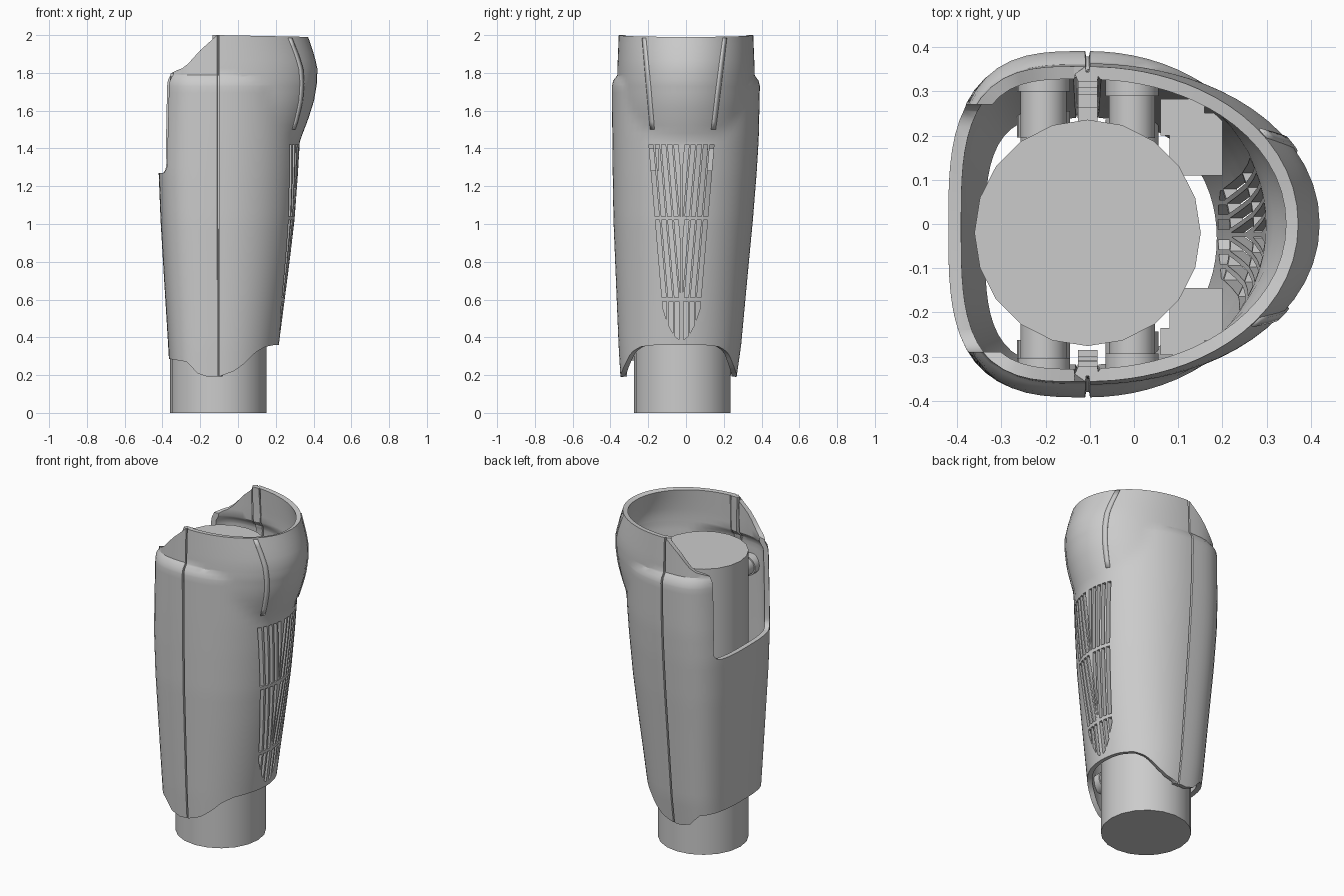
import bpy, bmesh, math
from mathutils import Matrix

if "Cube" in bpy.data.objects:
    bpy.data.objects.remove(bpy.data.objects["Cube"])

X0 = -0.105  # x of the side seams and of the core axis

# z, xmin, xmax, ymin, ymax of the outer shell
LEVELS = [
    (0.19, -.36, .198, -.347, .268), (0.36, -.37, .216, -.357, .292),
    (0.80, -.397, .273, -.375, .333), (1.02, -.41, .299, -.384, .354),
    (1.27, -.42, .318, -.388, .374), (1.45, -.417, .328, -.39, .385),
    (1.73, -.408, .335, -.392, .391), (1.76, -.406, .33, -.385, .384),
    (1.79, -.40, .32, -.361, .361), (2.00, -.39, .32, -.356, .356)]
# z, xmax, half width of the bulging knee cap
KNEE = [(1.40, .28, .33), (1.46, .335, .345), (1.55, .37, .355), (1.65, .402, .362),
        (1.75, .419, .364), (1.83, .42, .363), (1.90, .402, .36), (2.0, .368, .356)]
# edge heights as a function of x
BOTTOM = [(-.36, .285), (-.27, .27), (-.22, .21), (-.16, .19), (-.10, .193), (-.02, .22),
          (.04, .265), (.09, .32), (.14, .35), (.19, .36)]
TOP = [(-.38, 1.78), (-.33, 1.81), (-.28, 1.83), (-.2, 1.92), (-.11, 2.0), (.42, 1.99)]


def lerp(table, t):
    if t <= table[0][0]:
        return table[0][1:]
    for p, q in zip(table, table[1:]):
        if t <= q[0]:
            f = (t - p[0]) / (q[0] - p[0])
            return tuple(a + (b - a) * f for a, b in zip(p[1:], q[1:]))
    return table[-1][1:]


def superellipse(c, s, a, b, n):
    return ((abs(c) / a) ** n + (abs(s) / b) ** n) ** (-1 / n)


def surface(deg, z, offset=0.0):
    """Point on the outer skin at a polar angle and height."""
    c, s = math.cos(math.radians(deg)), math.sin(math.radians(deg))
    xmin, xmax, ymin, ymax = lerp(LEVELS, z)
    yc = (ymin + ymax) / 2
    a = xmax - X0 if c > 0 else X0 - xmin
    r = superellipse(c, s, a, ymax - yc, 2.05 if c > 0 else 3.2)
    if c > 0 and z > 1.4:
        kx, ky = lerp(KNEE, z)
        r = max(r, superellipse(c, s, kx - X0, ky, 2.05))
    r += offset
    return (X0 + r * c, yc + r * s, z)


def find_angle(axis, value, z, lo, hi):
    """Polar angle where the skin reaches a given x or y (bisection)."""
    rising = surface(hi, z)[axis] > surface(lo, z)[axis]
    for _ in range(30):
        mid = (lo + hi) / 2
        if (surface(mid, z)[axis] < value) == rising:
            lo = mid
        else:
            hi = mid
    return lo


def wall(x, z, side):
    """Distance of the side wall from y = 0."""
    return abs(surface(find_angle(0, x, z, 1 * side, 179 * side), z)[1])


def finish(name, bm, smooth=True):
    me = bpy.data.meshes.new(name)
    bm.to_mesh(me)
    bm.free()
    ob = bpy.data.objects.new(name, me)
    bpy.context.collection.objects.link(ob)
    if smooth:
        activate(ob)
        bpy.ops.object.shade_smooth_by_angle(angle=math.radians(30))
    return ob


def activate(ob):
    bpy.ops.object.select_all(action='DESELECT')
    ob.select_set(True)
    bpy.context.view_layer.objects.active = ob


def apply_mod(ob, kind, **props):
    m = ob.modifiers.new(kind, kind)
    for k, v in props.items():
        setattr(m, k, v)
    activate(ob)
    bpy.ops.object.modifier_apply(modifier=m.name)


def add_box(bm, lo, hi):
    mat = Matrix.Translation([(a + b) / 2 for a, b in zip(lo, hi)]) @ \
        Matrix.Diagonal([abs(b - a) for a, b in zip(lo, hi)] + [1])
    bmesh.ops.create_cube(bm, size=1, matrix=mat)


def add_cyl(bm, r, p, height, axis_y=False):
    """Cylinder centred at p, along z or y."""
    mat = Matrix.Translation(p)
    if axis_y:
        mat = mat @ Matrix.Rotation(math.pi / 2, 4, 'X')
    bmesh.ops.create_cone(bm, cap_ends=True, segments=20, radius1=r, radius2=r,
                          depth=height, matrix=mat)


def add_prism(bm, pts, x1, x2):
    """Extrude a yz polygon along x."""
    f = bm.faces.new([bm.verts.new((x1, y, z)) for y, z in pts])
    for v in bmesh.ops.extrude_face_region(bm, geom=[f])['geom']:
        if isinstance(v, bmesh.types.BMVert):
            v.co.x = x2


# shell skin: polar grid clamped to the wavy top and bottom edges, with two seam grooves
angles = [i * 5 for i in range(72) if i not in (18, 54)]
for seam in (90, 270):
    angles += [seam - .8, seam - .5, seam + .5, seam + .8]
angles.sort()
rows = sorted([.19 + i * .043 for i in range(42)] + [1.73, 1.76, 1.79, 2.0])
bm = bmesh.new()
cols = []
for d in angles:
    groove = -.012 if min(abs(d - 90), abs(d - 270)) < .6 else 0
    zb = lerp(BOTTOM, surface(d, .3)[0])[0]
    zt = lerp(TOP, surface(d, 1.9)[0])[0]
    cols.append([bm.verts.new(surface(d, min(max(z, zb), zt), groove)) for z in rows])
for a, b in zip(cols, cols[1:] + cols[:1]):
    for j in range(len(rows) - 1):
        bm.faces.new((a[j], b[j], b[j + 1], a[j + 1]))
bmesh.ops.remove_doubles(bm, verts=bm.verts, dist=1e-5)
shell = finish("shin_shell", bm, False)
apply_mod(shell, 'SOLIDIFY', thickness=.029, offset=-1)

# rear opening cutter, with rounded lower corners
bm = bmesh.new()
add_box(bm, (-.6, -.29, 1.27), (-.2, .27, 2.4))
low = [e for e in bm.edges if all(v.co.z < 1.3 for v in e.verts)
       and abs(e.verts[0].co.x - e.verts[1].co.x) > .1]
bmesh.ops.bevel(bm, geom=low, offset=.05, segments=4, affect='EDGES', profile=.5)
opening = finish("opening_cutter", bm, False)

# vent slots: two bands of chevron slots clipped at the centre line, and a rounded tip
bm = bmesh.new()
YC, PITCH, W, SLOPE, MID = -.024, .033, .022, .085, .005
for side in (-1, 1):
    for z1, z0 in ((1.42, 1.04), (1.02, .61)):
        for k in range(5):
            top = .172 - SLOPE * (1.42 - z1) - k * PITCH
            if top < MID + .008:
                continue
            inner = max(top - W, MID)
            z_in, z_out = z1 - (inner - MID) / SLOPE, z1 - (top - MID) / SLOPE
            pts = [(top, z1), (inner, z1)]
            if z_in <= z0:
                pts += [(inner - SLOPE * (z1 - z0), z0)]
            elif z_in < z1 - 1e-4:
                pts += [(MID, z_in)]
            if z_out < z0:
                if z_in > z0:
                    pts += [(MID, z0)]
                pts += [(top - SLOPE * (z1 - z0), z0)]
            else:
                pts += [(MID, z_out)]
            add_prism(bm, [(YC + side * y, z) for y, z in pts], .08, .5)
    for k in range(3):
        o = .1 - k * PITCH
        zo, zi = (.385 + .19 * (y / .105) ** 2 for y in (o, o - W))
        add_prism(bm, [(YC + side * y, z) for y, z in
                       ((o, .59), (o - W, .59), (o - W, zi), (o, zo))], .08, .5)
bmesh.ops.recalc_face_normals(bm, faces=bm.faces)
slots = finish("vent_cutter", bm, False)

for cutter in (opening, slots):
    cutter.hide_render = True
    apply_mod(shell, 'BOOLEAN', operation='DIFFERENCE', object=cutter, solver='EXACT')
    bpy.data.objects.remove(cutter)
activate(shell)
bpy.ops.object.shade_smooth_by_angle(angle=math.radians(30))

# raised trim strips running down the knee cap
for name, y0, y1 in (("knee_trim_left", -.178, -.222), ("knee_trim_right", .145, .205)):
    bm = bmesh.new()
    prev = None
    for i in range(13):
        t = i / 12
        z = 1.5 + .485 * t
        d = find_angle(1, y0 + (y1 - y0) * t, z, -60, 60)
        cur = [bm.verts.new(surface(d + w, z, .005)) for w in (-1.6, 1.6)]
        if prev:
            bm.faces.new((prev[0], prev[1], cur[1], cur[0]))
        prev = cur
    trim = finish(name, bm)
    apply_mod(trim, 'SOLIDIFY', thickness=.012, offset=-1)

# inner core cylinder
bm = bmesh.new()
add_cyl(bm, .256, (X0, -.02, .89), 1.78)
finish("inner_core", bm)

# stepped pegs joining shell and core
bm = bmesh.new()
for z in (.4, 1.6):
    for x in (-.205, -.005):
        for s in (1, -1):
            far = x + math.copysign(.06, x - X0)
            outer = wall(far, z - .06, s) - .012
            mid = outer - .06
            inner = min(.2, mid - .02)
            add_cyl(bm, .06, (x, s * (outer + mid) / 2, z), outer - mid, True)
            add_cyl(bm, .052, (x, s * (mid + inner) / 2, z), mid - inner + .01, True)
finish("mounting_pegs", bm)

# stepped brackets and seam clips on the inside walls
bm = bmesh.new()
for s, dy in ((1, 0), (-1, .035)):
    for x1, x2, y in ((.06, .16, .2 + dy), (.08, .2, .11 + dy)):
        add_box(bm, (x1, s * y, 1.28), (x2, s * (wall(x2, 1.28, s) - .012), 1.4))
    for z in (.55, .9, 1.25, 1.6):
        w = wall(X0, z, s)
        add_box(bm, (X0 - .022, s * (w - .08), z - .02), (X0 + .022, s * (w - .025), z + .02))
finish("inner_brackets", bm, False)
